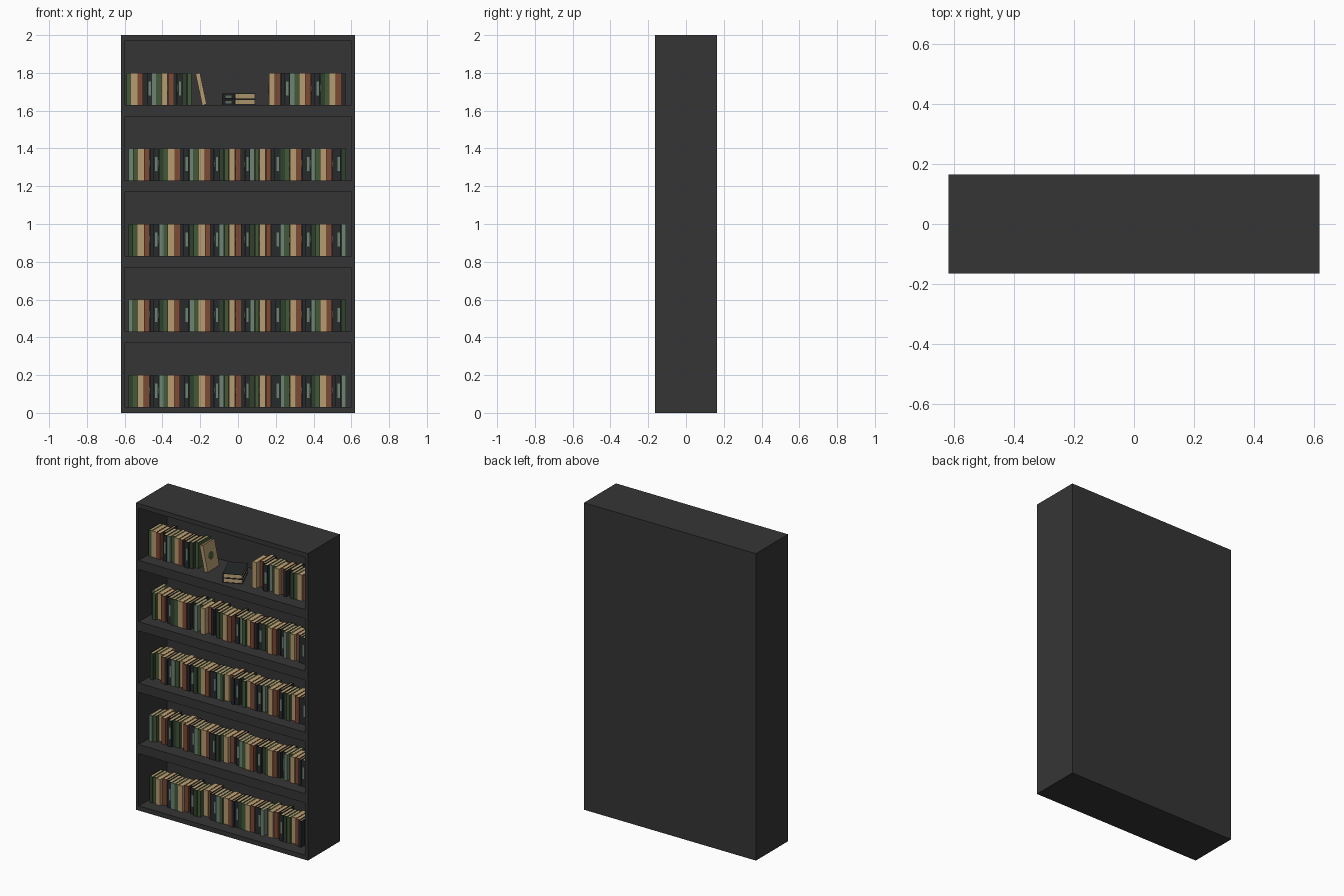
import bpy, bmesh, math, random
from mathutils import Matrix, Vector

if "Cube" in bpy.data.objects:
    bpy.data.objects.remove(bpy.data.objects["Cube"])

random.seed(4)
R, T = Matrix.Rotation, Matrix.Translation

# Flat colours
COLOURS = {
    "case charcoal": (0.036, 0.036, 0.036),
    "book black": (0.02, 0.023, 0.025),
    "moss green": (0.055, 0.10, 0.042),
    "dark green": (0.03, 0.052, 0.026),
    "tan": (0.47, 0.33, 0.16),
    "red brown": (0.20, 0.065, 0.034),
    "sage": (0.15, 0.23, 0.165),
    "paper": (0.52, 0.38, 0.19),
}
MATS, IDX = [], {}
for i, (name, c) in enumerate(COLOURS.items()):
    m = bpy.data.materials.new(name)
    m.diffuse_color = (*c, 1)
    m.use_nodes = True
    m.node_tree.nodes["Principled BSDF"].inputs["Base Color"].default_value = m.diffuse_color
    MATS.append(m)
    IDX[name] = i


def box(bm, lo, hi, colour, mat=Matrix()):
    """Axis-aligned box, then moved by a matrix."""
    lo, hi = Vector(lo), Vector(hi)
    size = hi - lo
    m = mat @ T((lo + hi) / 2) @ Matrix.Diagonal((*size, 1))
    verts = bmesh.ops.create_cube(bm, size=1, matrix=m)["verts"]
    for f in {f for v in verts for f in v.link_faces}:
        f.material_index = IDX[colour]


def disc(bm, mat, colour, r, thick, sides=12):
    verts = bmesh.ops.create_cone(bm, cap_ends=True, segments=sides, radius1=r,
                                  radius2=r, depth=thick, matrix=mat)["verts"]
    for f in {f for v in verts for f in v.link_faces}:
        f.material_index = IDX[colour]


def finish(bm, name):
    me = bpy.data.meshes.new(name)
    bm.to_mesh(me)
    bm.free()
    for m in MATS:
        me.materials.append(m)
    ob = bpy.data.objects.new(name, me)
    bpy.context.collection.objects.link(ob)


H, D = 0.17, 0.12      # book height and depth
COVER = 0.003


def book(bm, w, colour, mat, emblem=None, spine_mark=False):
    """Spine on -y, covers on both sides, page block set in."""
    box(bm, (0, 0, 0), (w, COVER, H), colour, mat)
    box(bm, (0, COVER, 0), (COVER, D, H), colour, mat)
    box(bm, (w - COVER, COVER, 0), (w, D, H), colour, mat)
    box(bm, (COVER, COVER, 0.003), (w - COVER, D - 0.004, H - 0.003), "paper", mat)
    if emblem:         # round cover ornament on both covers
        for x in (0, w):
            disc(bm, mat @ T((x, D / 2, H / 2)) @ R(math.pi / 2, 4, 'Y'), emblem, 0.026, 0.0012)
    if spine_mark:     # slim ornament on the spine
        box(bm, (w * 0.3, -0.0008, 0.05), (w * 0.75, 0, 0.125), "sage", mat)


CYCLE = [("sage", 0.025), ("moss green", 0.024), ("tan", 0.034),
         ("red brown", 0.030), ("book black", 0.020), ("book black", 0.028)]
EMBLEM = {"tan": "moss green", "book black": "sage"}


def row(bm, x0, x1, z, start=0):
    """Upright books from x0 to x1, some pushed further back."""
    x, i = x0, start
    while True:
        colour, w = CYCLE[i % 6]
        if x + w > x1 + 0.006:
            break
        if colour == "sage" and (i // 6) % 2 == 0:
            colour = "dark green"
        y = -0.09 + random.choice((0, 0.005, 0.01, 0.02, 0.035))
        book(bm, w - 0.001, colour, T((x, y, z)), EMBLEM.get(colour), i % 6 == 5)
        x += w
        i += 1


# Case: sides, back, top, shelves
W, Y = 0.62, 0.165
BACK = 0.125
for s, name in ((-1, "left_side"), (1, "right_side")):
    bm = bmesh.new()
    a, b = sorted((s * W, s * 0.60))
    box(bm, (a, -Y, 0), (b, Y, 2), "case charcoal")
    finish(bm, name)
bm = bmesh.new()
box(bm, (-0.60, BACK, 0), (0.60, Y, 2), "case charcoal")
finish(bm, "back_panel")
FLOORS = [0.03 + 0.4 * i for i in range(5)]
for i, z in enumerate(FLOORS + [2.0]):
    bm = bmesh.new()
    low = 0 if i == 0 else (1.97 if i == 5 else z - 0.06)
    box(bm, (-0.60, -Y, low), (0.60, BACK, z), "case charcoal")
    finish(bm, "top_board" if i == 5 else f"shelf_{i + 1}")

# Full rows on the four lower shelves
for i, z in enumerate(FLOORS[:4]):
    bm = bmesh.new()
    row(bm, -0.58, 0.575, z, start=6 * (i % 2))
    finish(bm, f"book_row_{i + 1}")

# Top shelf: two groups, a leaning book and a flat stack
z = FLOORS[4]
bm = bmesh.new()
row(bm, -0.59, -0.235, z, start=1)
finish(bm, "top_books_left")
bm = bmesh.new()
row(bm, 0.163, 0.59, z, start=2)
finish(bm, "top_books_right")
bm = bmesh.new()
lean = T((-0.165, -0.075, z)) @ R(math.radians(-12), 4, 'Y') @ T((-0.024, 0, 0.004))
book(bm, 0.024, "tan", lean, "moss green")
finish(bm, "leaning_book")
for k in range(2):
    bm = bmesh.new()
    flat = T((-0.085, 0.02, z + 0.03 * (k + 1))) @ R(math.radians(-66), 4, 'Z') @ R(math.pi / 2, 4, 'Y')
    book(bm, 0.029, "book black", flat, None, True)
    finish(bm, f"flat_book_{k + 1}")
